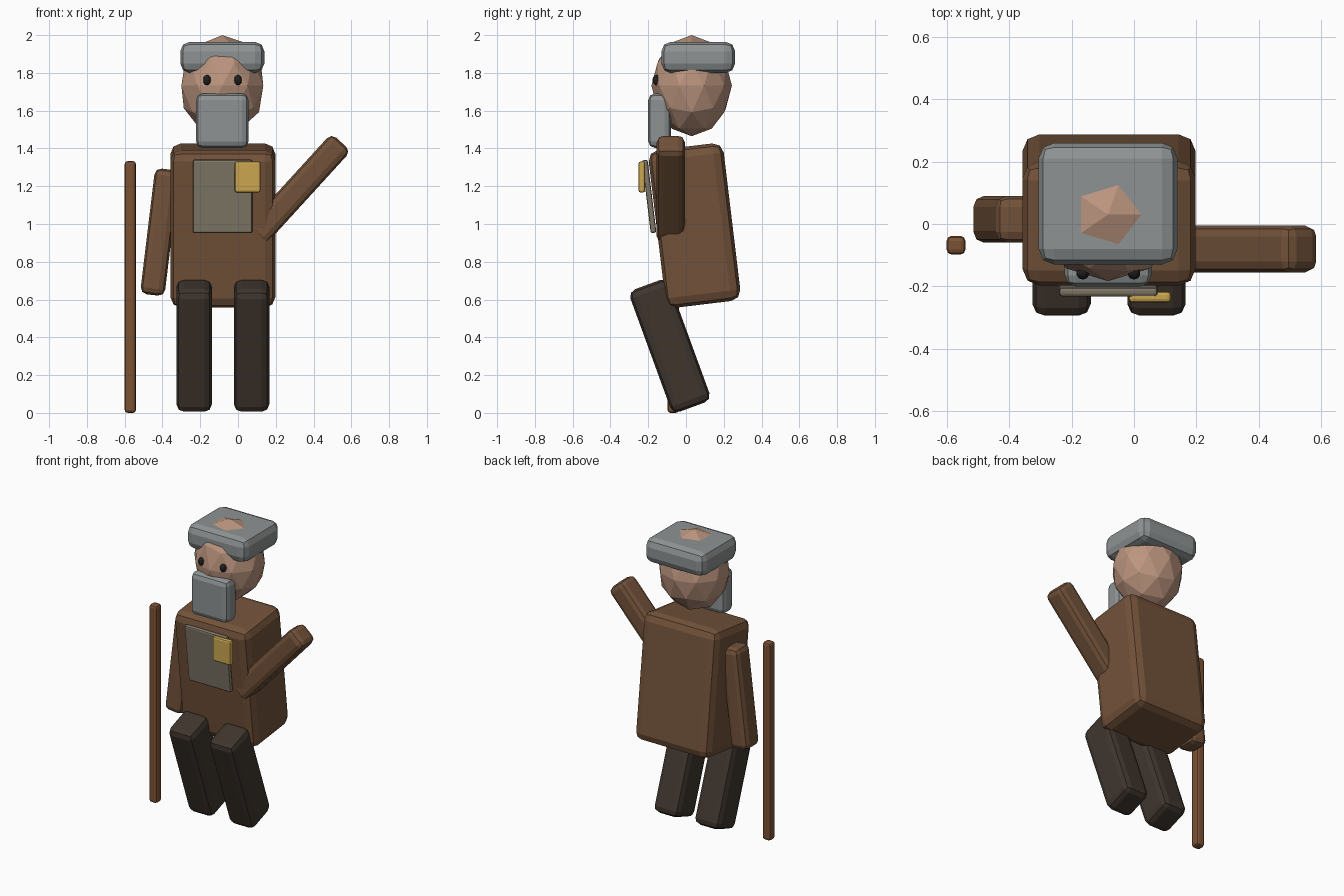
import bpy
import bmesh
from mathutils import Matrix

if "Cube" in bpy.data.objects:
    bpy.data.objects.remove(bpy.data.objects["Cube"])


def material(name, rgb):
    m = bpy.data.materials.new(name)
    m.diffuse_color = (*rgb, 1)
    m.use_nodes = True
    m.node_tree.nodes["Principled BSDF"].inputs["Base Color"].default_value = m.diffuse_color
    return m


COAT = material("coat_brown", (0.17, 0.085, 0.042))
DARK = material("trouser_dark", (0.05, 0.036, 0.027))
SKIN = material("skin", (0.50, 0.30, 0.21))
GREY = material("hair_grey", (0.27, 0.29, 0.29))
CLOTH = material("cloth", (0.22, 0.19, 0.14))
GOLD = material("gold", (0.60, 0.38, 0.08))
WOOD = material("wood", (0.20, 0.085, 0.035))
BLACK = material("black", (0.015, 0.015, 0.015))


def finish(name, bm, loc, mat, rot=(0, 0, 0)):
    mesh = bpy.data.meshes.new(name)
    bm.to_mesh(mesh)
    bm.free()
    mesh.materials.append(mat)
    ob = bpy.data.objects.new(name, mesh)
    ob.location = loc
    ob.rotation_euler = rot
    bpy.context.collection.objects.link(ob)
    return ob


def box(name, size, loc, mat, bevel, rot=(0, 0, 0)):
    """Flat-faced box with rounded (two-step) edges."""
    bm = bmesh.new()
    bmesh.ops.create_cube(bm, size=1, matrix=Matrix.Diagonal((*size, 1)))
    bmesh.ops.bevel(bm, geom=bm.edges[:], offset=bevel, segments=2,
                    profile=0.5, affect='EDGES', clamp_overlap=True)
    return finish(name, bm, loc, mat, rot)


def ball(name, radii, loc, mat):
    """Faceted ellipsoid."""
    bm = bmesh.new()
    bmesh.ops.create_icosphere(bm, subdivisions=2, radius=1,
                               matrix=Matrix.Diagonal((*radii, 1)))
    return finish(name, bm, loc, mat)


MID = -0.08   # body centre line
LEAN = 0.12   # forward lean of the torso

# Torso and bent legs
box("torso", (0.555, 0.40, 0.84), (MID, 0.045, 0.992), COAT, 0.055, (LEAN, 0, 0))
for side, sign in (("right", -1), ("left", 1)):
    box(side + "_leg", (0.187, 0.221, 0.69), (MID + sign * 0.152, -0.085, 0.355),
        DARK, 0.04, (0.35, 0, 0))

# Hanging arm and raised arm
box("right_arm", (0.13, 0.15, 0.67), (-0.414, 0.015, 0.957), COAT, 0.035, (0, 0.12, 0))
box("left_arm", (0.14, 0.15, 0.68), (0.317, -0.08, 1.182), COAT, 0.035, (0, 0.74, 0))

# Head, cap, beard, eyes
ball("head", (0.228, 0.213, 0.2675), (MID - 0.003, 0.03, 1.7325), SKIN)
box("cap", (0.445, 0.39, 0.165), (MID - 0.003, 0.065, 1.882), GREY, 0.05)
box("beard", (0.278, 0.12, 0.288), (MID - 0.003, -0.14, 1.547), GREY, 0.035)
for side, sign in (("right", -1), ("left", 1)):
    ball(side + "_eye", (0.021, 0.021, 0.028), (MID - 0.002 + sign * 0.082, -0.157, 1.762), BLACK)

# Chest cloth with badge
box("chest_cloth", (0.315, 0.03, 0.39), (MID - 0.002, -0.195, 1.146), CLOTH, 0.01, (LEAN, 0, 0))
box("badge", (0.137, 0.036, 0.165), (0.051, -0.234, 1.249), GOLD, 0.012)

# Walking staff
box("staff", (0.06, 0.06, 1.333), (-0.57, -0.068, 0.6665), WOOD, 0.016)
